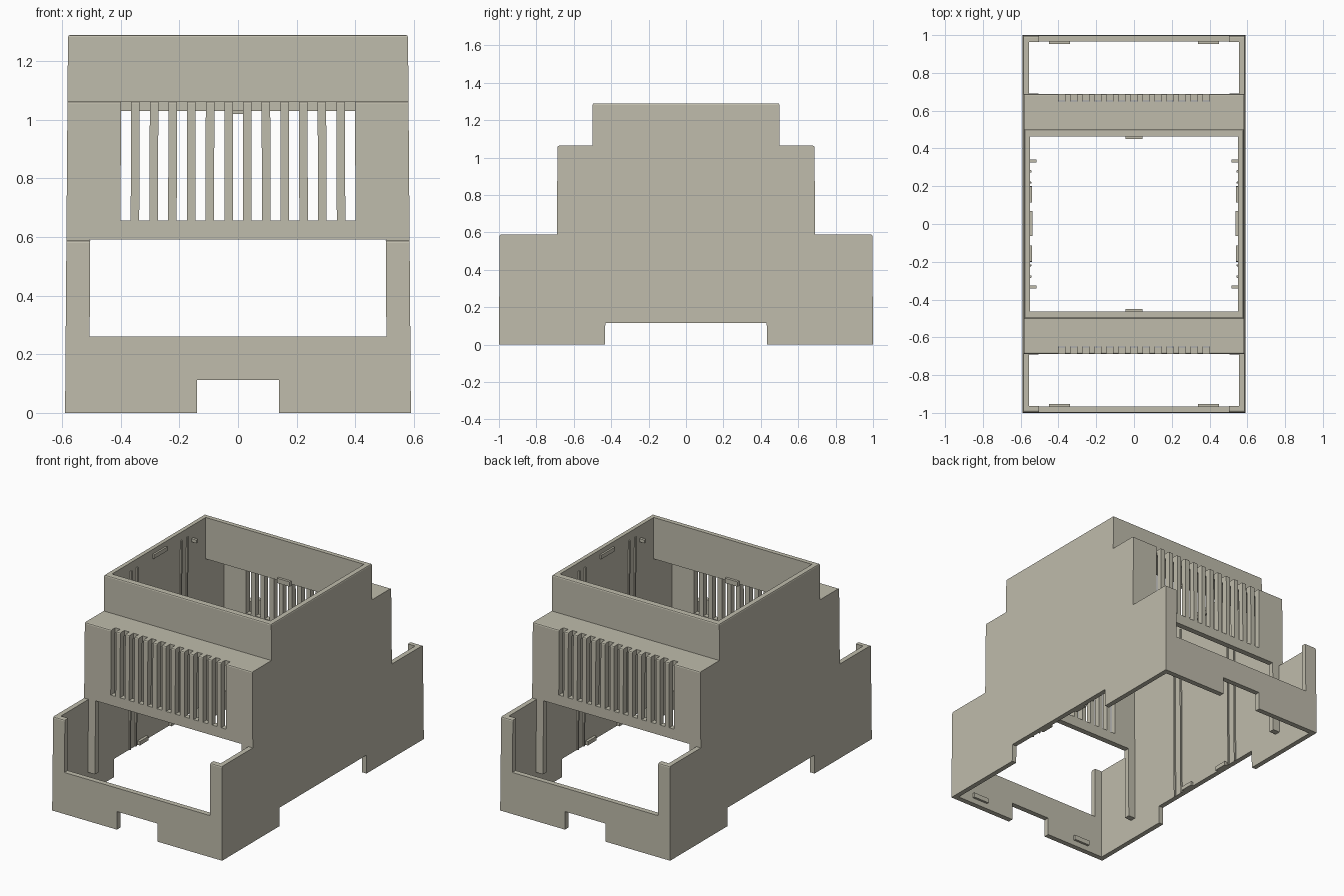
import bpy, bmesh
from mathutils import Matrix, Vector

cube = bpy.data.objects.get("Cube")
if cube:
    bpy.data.objects.remove(cube, do_unlink=True)

COLOUR = (0.52, 0.50, 0.41, 1.0)
mat = bpy.data.materials.new("warm grey plastic")
mat.use_nodes = True
mat.diffuse_color = COLOUR
bsdf = next(n for n in mat.node_tree.nodes if n.type == 'BSDF_PRINCIPLED')
bsdf.inputs["Base Color"].default_value = COLOUR
bsdf.inputs["Roughness"].default_value = 0.6


def add_box(bm, x, y, z):
    size = Vector((x[1] - x[0], y[1] - y[0], z[1] - z[0]))
    mid = Vector((sum(x) / 2, sum(y) / 2, sum(z) / 2))
    bmesh.ops.create_cube(bm, size=1, matrix=Matrix.Translation(mid) @ Matrix.Diagonal(size).to_4x4())


def extrude_profile(half, width):
    """Mirror a half profile of (y, z) points and extrude it across x."""
    pts = half + [(-y, z) for y, z in reversed(half)]
    bm = bmesh.new()
    face = bm.faces.new([bm.verts.new((-width, y, z)) for y, z in pts])
    ext = bmesh.ops.extrude_face_region(bm, geom=[face])
    moved = [v for v in ext["geom"] if isinstance(v, bmesh.types.BMVert)]
    bmesh.ops.translate(bm, verts=moved, vec=(2 * width, 0, 0))
    bmesh.ops.recalc_face_normals(bm, faces=bm.faces)
    return bm


def make(name, bm):
    me = bpy.data.meshes.new(name)
    bm.to_mesh(me)
    bm.free()
    me.materials.append(mat)
    ob = bpy.data.objects.new(name, me)
    bpy.context.collection.objects.link(ob)
    return ob


def draft(ob):
    """Moulding draft: walls lean in slightly towards the top."""
    for v in ob.data.vertices:
        v.co.x *= 1 - 0.013 * v.co.z
        v.co.y *= 1 - 0.006 * v.co.z


def boxes(name, items):
    bm = bmesh.new()
    for x, y, z in items:
        add_box(bm, x, y, z)
    ob = make(name, bm)
    draft(ob)
    return ob


def span(a, b, s):
    return (a, b) if s > 0 else (-b, -a)


SIGNS = (-1, 1)
CORNERS = [(sx, sy) for sx in SIGNS for sy in SIGNS]

# Stepped outer body with softened shoulders
bm = extrude_profile([(1.0, 0), (1.0, 0.588), (0.692, 0.588), (0.692, 1.063),
                      (0.503, 1.063), (0.503, 1.29)], 0.59)
soft = []
for e in bm.edges:
    a, b = (v.co for v in e.verts)
    across = abs(a.x - b.x) > 0.5
    if e.is_convex and min(a.z, b.z) > 0.5 and (across or min(a.z, b.z) > 1.28):
        soft.append(e)
bmesh.ops.bevel(bm, geom=soft, offset=0.008, segments=2, profile=0.5, affect='EDGES')
shell = make("housing_shell", bm)

# Cavity, open at the top, the bottom and over both terminal bays
cavity = make("cavity_cutter", extrude_profile(
    [(0.967, -0.1), (0.967, 0.62), (0.694, 0.62), (0.694, 0.592), (0.656, 0.592),
     (0.656, 1.03), (0.468, 1.03), (0.468, 1.4)], 0.559))

# Terminal windows, cable notches, vent slots and rail recess
bm = bmesh.new()
for s in SIGNS:
    add_box(bm, (-0.508, 0.508), span(0.93, 1.1, s), (0.26, 0.7))
    add_box(bm, (-0.14, 0.14), span(0.93, 1.1, s), (-0.1, 0.113))
    for i in range(13):
        x = (i - 6) * 0.0645
        add_box(bm, (x - 0.0175, x + 0.0175), span(0.652, 0.75, s), (0.656, 1.1))
add_box(bm, (-0.7, 0.7), (-0.432, 0.432), (-0.1, 0.115))
openings = make("opening_cutter", bm)

for cutter in (cavity, openings):
    cutter.hide_render = True
    mod = shell.modifiers.new(cutter.name, 'BOOLEAN')
    mod.operation = 'DIFFERENCE'
    mod.solver = 'EXACT'
    mod.object = cutter
bpy.context.view_layer.update()
cut = bpy.data.meshes.new_from_object(shell.evaluated_get(bpy.context.evaluated_depsgraph_get()))
shell.modifiers.clear()
shell.data = cut
for cutter in (cavity, openings):
    bpy.data.objects.remove(cutter, do_unlink=True)
draft(shell)

# Legs hanging from the vented walls at each corner
boxes("corner_legs", [(span(0.51, 0.565, sx), span(0.656, 0.692, sy), (0.13, 0.6))
                      for sx, sy in CORNERS])

# Catches for the base, inside the end walls
boxes("base_catches", [(span(0.34, 0.45, sx), span(0.953, 0.975, sy), (0.035, 0.065))
                       for sx, sy in CORNERS])

# Catches for the lid, inside the collar
boxes("lid_catches", [((-0.045, 0.045), span(0.452, 0.475, s), (1.02, 1.05)) for s in SIGNS]
      + [(span(0.547, 0.565, s), (-0.065, 0.07), (1.235, 1.26)) for s in SIGNS])

# Stop pegs and lower board clips on the side walls
boxes("stop_pegs", [(span(0.525, 0.565, sx), span(0.327, 0.345, sy), (1.19, 1.21))
                    for sx, sy in CORNERS])
boxes("board_clips", [(span(0.542, 0.565, sx), span(0.115, 0.2, sy), (0.115, 0.14))
                      for sx, sy in CORNERS])

# Paired vertical board guides on the side walls
boxes("board_guides", [(span(0.551, 0.565, sx), span(y, y + 0.01, sy), (0.115, 1.24))
                       for sx, sy in CORNERS for y in (0.215, 0.275)])
